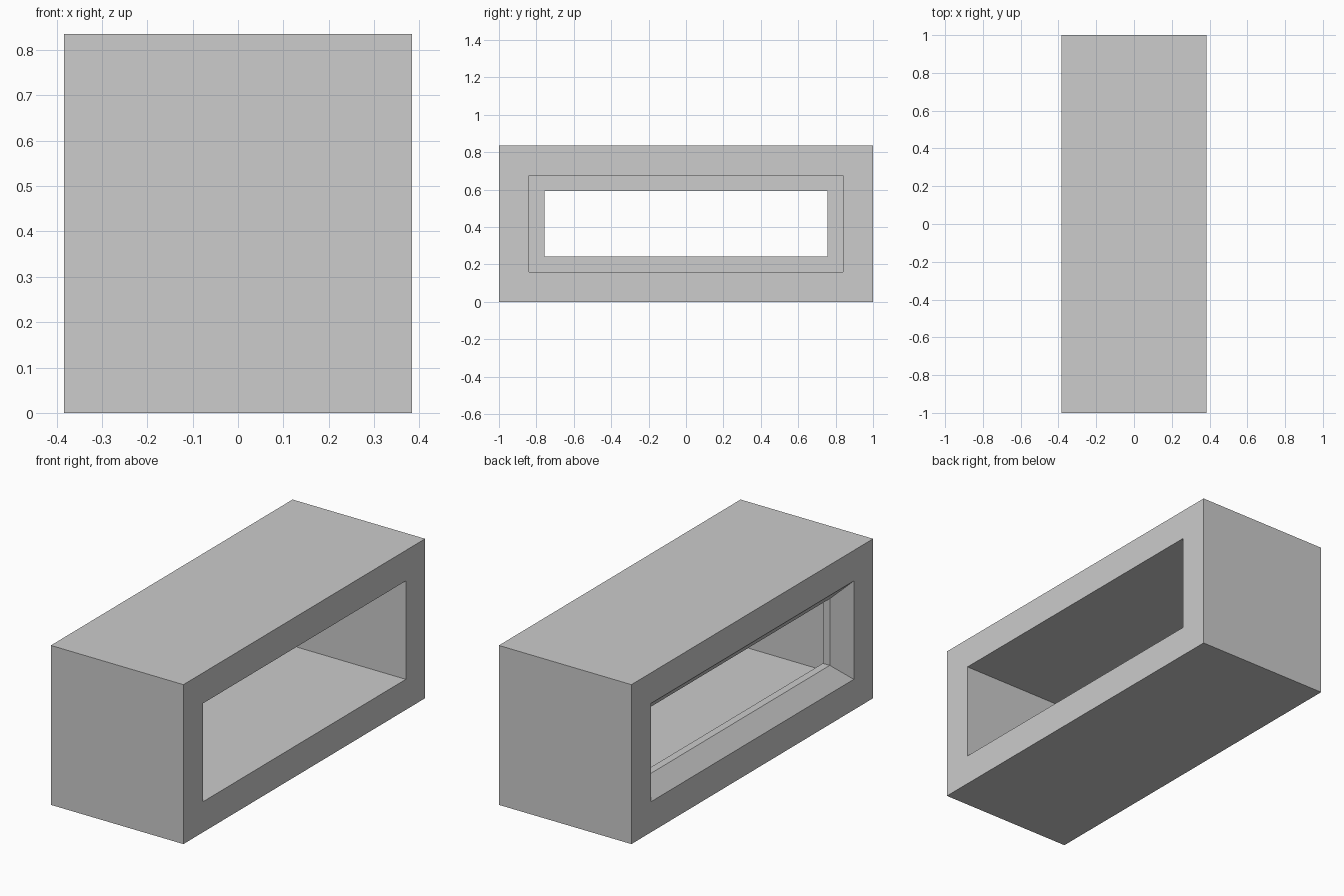
import bpy
import bmesh

cube = bpy.data.objects.get("Cube")
if cube:
    bpy.data.objects.remove(cube, do_unlink=True)

# Plain grey material
grey = bpy.data.materials.new("plain_grey")
grey.use_nodes = True
colour = (0.604, 0.604, 0.604, 1)
grey.diffuse_color = colour
grey.node_tree.nodes["Principled BSDF"].inputs["Base Color"].default_value = colour

HALF_X, HALF_Y, HALF_Z = 0.384, 1.0, 0.4175
FRAME = 0.16       # frame width around the opening
LIP = 0.083        # how far the lip reaches into the opening
BEVEL, FLAT = 0.081, 0.04

# Section of the frame, as (x, inset from the outer edge)
section = [
    (HALF_X, 0),
    (HALF_X, FRAME),
    (-HALF_X + BEVEL + FLAT, FRAME),
    (-HALF_X + BEVEL + FLAT, FRAME + LIP),
    (-HALF_X + BEVEL, FRAME + LIP),
    (-HALF_X, FRAME),
    (-HALF_X, 0),
]

# Sweep the section around the four corners
bm = bmesh.new()
rings = []
for x, inset in section:
    y, z = HALF_Y - inset, HALF_Z - inset
    corners = ((-y, -z), (y, -z), (y, z), (-y, z))
    rings.append([bm.verts.new((x, cy, cz + HALF_Z)) for cy, cz in corners])
for i, ring in enumerate(rings):
    following = rings[(i + 1) % len(rings)]
    for k in range(4):
        n = (k + 1) % 4
        bm.faces.new((ring[k], ring[n], following[n], following[k]))
bmesh.ops.recalc_face_normals(bm, faces=bm.faces)

mesh = bpy.data.meshes.new("open_box_frame")
bm.to_mesh(mesh)
bm.free()
mesh.materials.append(grey)
bpy.context.collection.objects.link(bpy.data.objects.new("open_box_frame", mesh))
